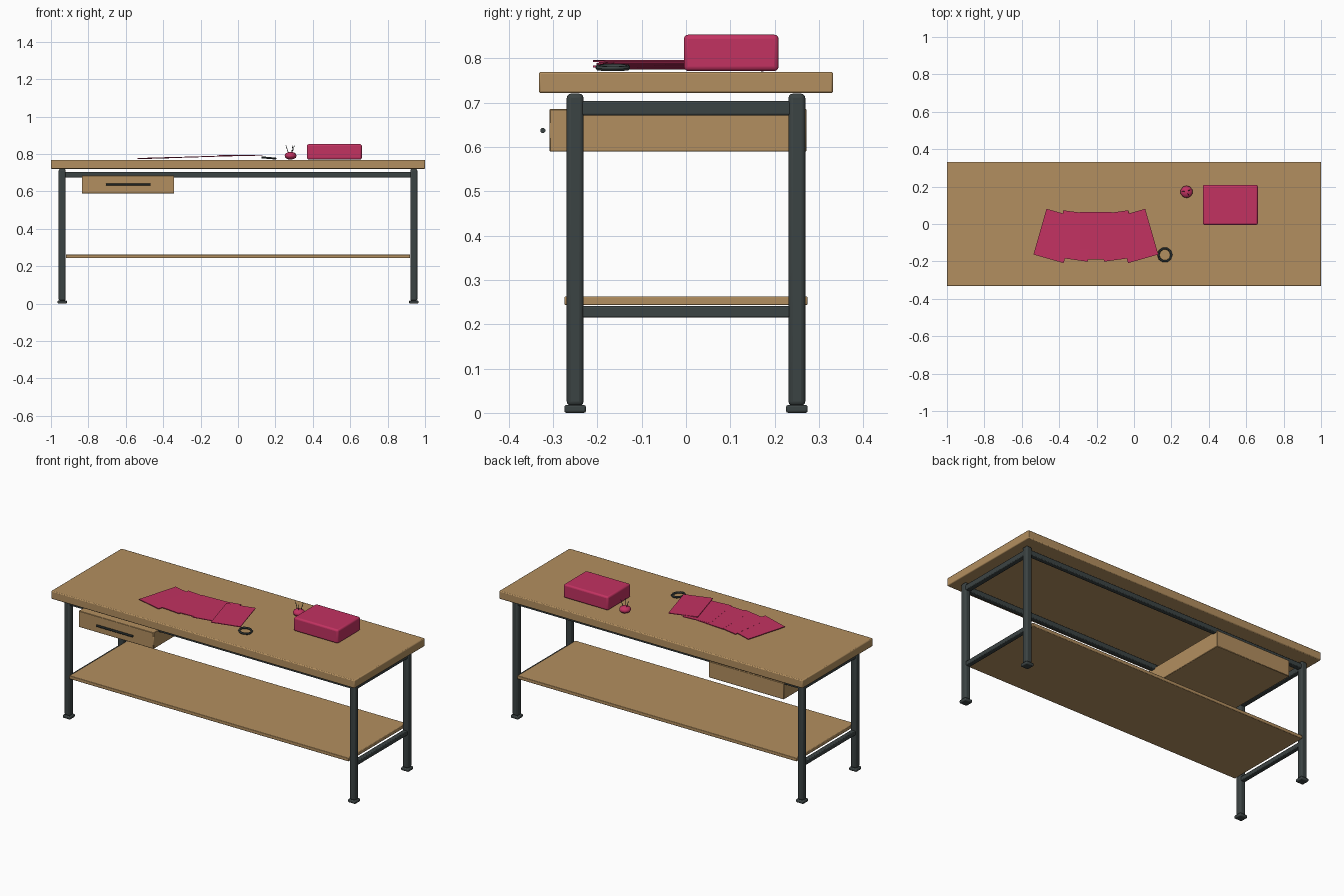
import bpy
import math
from mathutils import Vector

old = bpy.data.objects.get("Cube")
if old:
    bpy.data.objects.remove(old, do_unlink=True)


def material(name, rgb):
    m = bpy.data.materials.new(name)
    m.use_nodes = True
    color = (*rgb, 1)
    m.diffuse_color = color
    m.node_tree.nodes["Principled BSDF"].inputs["Base Color"].default_value = color
    return m


WOOD = material("oak wood", (0.45, 0.275, 0.115))
STEEL = material("dark steel", (0.044, 0.056, 0.056))
CRIMSON = material("crimson fabric", (0.54, 0.032, 0.12))


def finish(name, mat, bevel=0, segments=2):
    ob = bpy.context.object
    ob.name = name
    ob.data.materials.append(mat)
    if bevel:
        bpy.ops.object.transform_apply(location=False, rotation=False, scale=True)
        mod = ob.modifiers.new("rounded edges", "BEVEL")
        mod.width = bevel
        mod.segments = segments
    bpy.ops.object.shade_smooth_by_angle(angle=math.radians(35))
    return ob


def box(name, mat, center, size, bevel=0, segments=2, rot=(0, 0, 0)):
    bpy.ops.mesh.primitive_cube_add(size=1, location=center, rotation=rot)
    bpy.context.object.scale = size
    return finish(name, mat, bevel, segments)


def rod(name, mat, start, end, radius, sides=10):
    a, b = Vector(start), Vector(end)
    turn = (b - a).to_track_quat("Z", "Y").to_euler()
    bpy.ops.mesh.primitive_cylinder_add(vertices=sides, radius=radius, depth=(b - a).length,
                                        location=(a + b) / 2, rotation=turn)
    return finish(name, mat)


# Wooden top, shelf and drawer
box("table_top", WOOD, (0, 0, 0.745), (2, 0.664, 0.048), 0.005)
box("lower_shelf", WOOD, (0, 0, 0.253), (1.84, 0.548, 0.02), 0.003)
box("drawer", WOOD, (-0.588, -0.018, 0.637), (0.494, 0.58, 0.096), 0.002, 1)
rod("drawer_handle", STEEL, (-0.705, -0.323, 0.637), (-0.468, -0.323, 0.637), 0.006)

# Steel frame
for sx, side in ((1, "left"), (-1, "right")):
    for sy, end in ((-1, "front"), (1, "back")):
        x, y = sx * 0.94, sy * 0.25
        box(f"{end}_{side}_leg", STEEL, (x, y, 0.368), (0.038, 0.038, 0.704), 0.01, 3)
        box(f"{end}_{side}_foot", STEEL, (x, y, 0.009), (0.049, 0.049, 0.018), 0.005)
    box(f"{side}_upper_rail", STEEL, (sx * 0.94, 0, 0.687), (0.03, 0.49, 0.032), 0.004)
    box(f"{side}_lower_rail", STEEL, (sx * 0.94, 0, 0.228), (0.028, 0.49, 0.026), 0.004)
for sy, end in ((-1, "front"), (1, "back")):
    box(f"{end}_long_rail", STEEL, (0, sy * 0.25, 0.69), (1.86, 0.028, 0.03), 0.004)

# Fan of overlapping fabric swatches
for i in range(5):
    turn = math.radians((i - 2) * 8)
    tilt = math.radians(-1.6 if i < 4 else 0.8)
    box(f"swatch_{i + 1}", CRIMSON, (-0.204 + (i - 2) * 0.109, -0.064, 0.779 + i * 0.0033),
        (0.168, 0.254, 0.004), rot=(0, tilt, turn))

# Swatch ring
bpy.ops.mesh.primitive_torus_add(major_segments=10, minor_segments=6, major_radius=0.035,
                                 minor_radius=0.006, location=(0.165, -0.165, 0.779),
                                 rotation=(0, math.radians(5), 0))
finish("swatch_ring", STEEL)

# Pincushion with pins
bpy.ops.mesh.primitive_ico_sphere_add(subdivisions=2, radius=0.033, location=(0.281, 0.172, 0.791))
bpy.context.object.scale = (1, 1, 0.64)
finish("pincushion", CRIMSON)
for i, (dx, dy) in enumerate(((-0.025, 0.004), (0.02, 0.012), (0.012, -0.018))):
    base = (0.281 + dx * 0.4, 0.172 + dy * 0.4, 0.8)
    rod(f"pin_{i + 1}", STEEL, base, (0.281 + dx, 0.172 + dy, 0.846), 0.0018, 6)

# Fabric covered box
box("fabric_box", CRIMSON, (0.515, 0.102, 0.812), (0.294, 0.214, 0.082), 0.01, 3)
